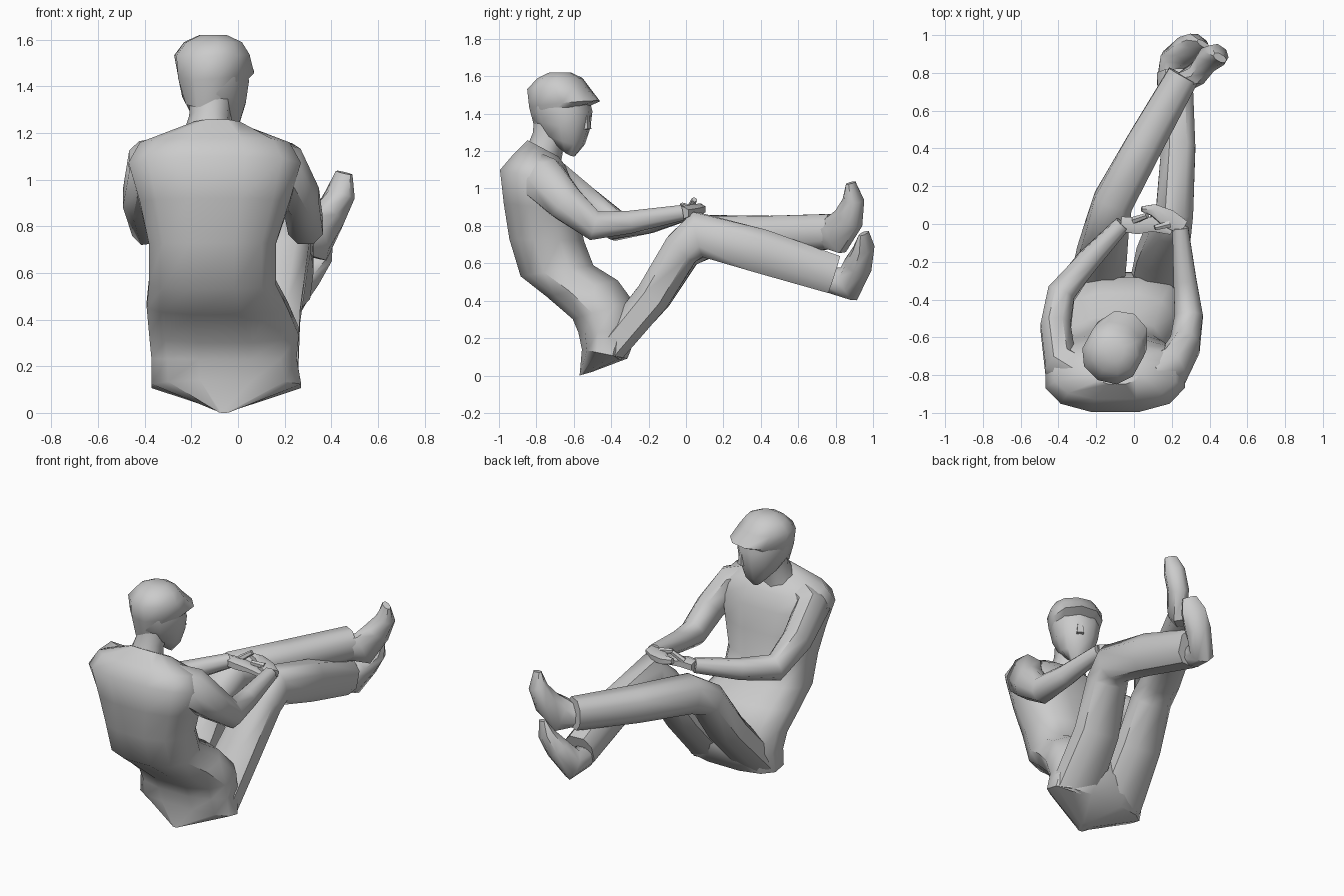
import bpy, bmesh, math
from mathutils import Vector, Matrix


def skin(name, rings, angle=50):
    """Loft equal-length rings into a capped, smooth surface."""
    bm = bmesh.new()
    rows = [[bm.verts.new(p) for p in r] for r in rings]
    n = len(rows[0])
    for a, b in zip(rows, rows[1:]):
        for i in range(n):
            bm.faces.new((a[i], a[(i + 1) % n], b[(i + 1) % n], b[i]))
    bm.faces.new(rows[0][::-1])
    bm.faces.new(rows[-1])
    bmesh.ops.recalc_face_normals(bm, faces=bm.faces)
    me = bpy.data.meshes.new(name)
    bm.to_mesh(me)
    bm.free()
    ob = bpy.data.objects.new(name, me)
    bpy.context.collection.objects.link(ob)
    me.shade_smooth()
    me.set_sharp_from_angle(angle=math.radians(angle))
    return ob


def oval(c, u, v, n, p):
    """Superellipse ring around c with half axes u and v."""
    out = []
    for i in range(n):
        t = 2 * math.pi * (i + 0.5) / n
        k, s = math.cos(t), math.sin(t)
        out.append(c + u * math.copysign(abs(k) ** p, k) + v * math.copysign(abs(s) ** p, s))
    return out


def stack(name, rows, n=12, p=0.8, yaw=0, pivot=(0, 0, 0)):
    """Rows: centre x, half width, back y/z, front y/z."""
    m = Matrix.Translation(pivot) @ Matrix.Rotation(yaw, 4, 'Z') @ Matrix.Translation(-Vector(pivot))
    rings = []
    for cx, w, yb, zb, yf, zf in rows:
        b, f = Vector((cx, yb, zb)), Vector((cx, yf, zf))
        rings.append([m @ q for q in oval((b + f) / 2, Vector((w, 0, 0)), (f - b) / 2, n, p)])
    return skin(name, rings)


def limb(name, pts, ref=(1, 0, 0), n=8, p=0.9):
    """Points: x, y, z, half width along ref, half depth."""
    ps = [Vector(q[:3]) for q in pts]
    rings = []
    for i, q in enumerate(pts):
        d = Vector()
        if i:
            d += (ps[i] - ps[i - 1]).normalized()
        if i < len(ps) - 1:
            d += (ps[i + 1] - ps[i]).normalized()
        d.normalize()
        u = Vector(ref)
        u = (u - d * u.dot(d)).normalized()
        rings.append(oval(ps[i], u * q[3], d.cross(u) * q[4], n, p))
    return skin(name, rings)


# Hunched torso down to the pointed seat
stack("torso", [
    (-0.06, 0.03, -0.57, 0.00, -0.50, 0.02),
    (-0.05, 0.33, -0.56, 0.14, -0.31, 0.09),
    (-0.06, 0.32, -0.58, 0.23, -0.25, 0.24),
    (-0.06, 0.33, -0.61, 0.30, -0.28, 0.40),
    (-0.09, 0.31, -0.75, 0.42, -0.36, 0.51),
    (-0.11, 0.28, -0.89, 0.53, -0.49, 0.59),
    (-0.11, 0.28, -0.95, 0.73, -0.54, 0.72),
    (-0.10, 0.33, -0.98, 0.92, -0.57, 0.88),
    (-0.10, 0.38, -1.00, 1.10, -0.60, 1.02),
    (-0.10, 0.33, -0.93, 1.18, -0.64, 1.12),
    (-0.09, 0.13, -0.85, 1.26, -0.68, 1.17)])

# Neck, face and hair, turned to one side
yaw, pivot = -0.5, (-0.1, -0.66, 1.4)
stack("neck", [(-0.10, 0.12, -0.86, 1.20, -0.68, 1.10),
               (-0.10, 0.09, -0.82, 1.30, -0.66, 1.21),
               (-0.10, 0.09, -0.81, 1.42, -0.62, 1.30)], 8, 0.9, yaw * 0.5, pivot)
stack("face", [(-0.10, 0.045, -0.68, 1.23, -0.59, 1.17),
               (-0.10, 0.10, -0.76, 1.30, -0.54, 1.23),
               (-0.10, 0.13, -0.82, 1.37, -0.51, 1.32),
               (-0.10, 0.145, -0.84, 1.45, -0.50, 1.41),
               (-0.10, 0.14, -0.83, 1.53, -0.53, 1.50)], 10, 0.85, yaw, pivot)
stack("hair", [(-0.10, 0.11, -0.82, 1.31, -0.51, 1.45),
               (-0.10, 0.155, -0.845, 1.43, -0.45, 1.47),
               (-0.10, 0.16, -0.85, 1.53, -0.52, 1.54),
               (-0.10, 0.125, -0.79, 1.59, -0.56, 1.59),
               (-0.10, 0.06, -0.73, 1.62, -0.62, 1.62)], 10, 0.9, yaw, pivot)
stack("nose", [(-0.10, 0.03, -0.56, 1.31, -0.485, 1.32),
               (-0.10, 0.015, -0.56, 1.42, -0.50, 1.42)], 4, 1, yaw, pivot)

# Sleeved arms
limb("right_arm", [(0.10, -0.80, 1.08, 0.10, 0.11), (0.20, -0.765, 1.05, 0.10, 0.13),
                   (0.27, -0.64, 0.92, 0.085, 0.105), (0.29, -0.49, 0.80, 0.08, 0.085),
                   (0.27, -0.30, 0.82, 0.065, 0.065), (0.245, -0.02, 0.87, 0.045, 0.045)])
limb("left_arm", [(-0.27, -0.80, 1.08, 0.10, 0.11), (-0.39, -0.745, 1.05, 0.10, 0.13),
                  (-0.415, -0.55, 0.92, 0.085, 0.105), (-0.385, -0.37, 0.80, 0.08, 0.085),
                  (-0.25, -0.20, 0.82, 0.065, 0.065), (-0.06, 0.0, 0.87, 0.045, 0.045)])

# Clasped hands: palm, thumb and fingers
Y = (0, 1, 0)
limb("right_hand", [(0.26, -0.02, 0.87, 0.045, 0.035), (0.18, 0.03, 0.88, 0.055, 0.035),
                    (0.10, 0.075, 0.89, 0.035, 0.03), (0.04, 0.08, 0.90, 0.015, 0.02)], Y, 6)
limb("left_hand", [(-0.07, 0.0, 0.87, 0.045, 0.035), (0.02, -0.01, 0.87, 0.05, 0.035),
                   (0.10, 0.0, 0.86, 0.045, 0.025), (0.20, -0.04, 0.86, 0.02, 0.018)], Y, 6)
limb("right_thumb", [(0.19, 0.0, 0.90, 0.02, 0.02), (0.11, -0.02, 0.91, 0.015, 0.015)], Y, 6)
limb("left_thumb", [(0.0, 0.02, 0.89, 0.02, 0.02), (0.07, 0.045, 0.94, 0.015, 0.015)], Y, 6)

# Trouser legs, left shin crossed over the right
limb("right_leg", [(0.11, -0.41, 0.14, 0.155, 0.09), (0.14, -0.175, 0.425, 0.135, 0.10),
                   (0.19, -0.02, 0.68, 0.12, 0.105), (0.215, 0.07, 0.755, 0.105, 0.13),
                   (0.235, 0.40, 0.665, 0.095, 0.125), (0.215, 0.79, 0.54, 0.10, 0.11)], p=0.75)
limb("left_leg", [(-0.21, -0.41, 0.15, 0.155, 0.09), (-0.17, -0.165, 0.43, 0.14, 0.10),
                  (-0.14, -0.01, 0.67, 0.12, 0.105), (-0.11, 0.12, 0.745, 0.11, 0.12),
                  (0.06, 0.43, 0.75, 0.105, 0.11), (0.26, 0.785, 0.77, 0.09, 0.10)], p=0.8)

# Feet with raised toes
S = (0.85, -0.5, 0)
limb("right_foot", [(0.19, 0.77, 0.51, 0.07, 0.07), (0.21, 0.87, 0.49, 0.075, 0.10),
                    (0.28, 0.92, 0.59, 0.08, 0.075), (0.34, 0.95, 0.68, 0.075, 0.05),
                    (0.37, 0.95, 0.76, 0.045, 0.015)], S)
limb("left_foot", [(0.26, 0.75, 0.75, 0.06, 0.07), (0.34, 0.80, 0.75, 0.06, 0.11),
                   (0.39, 0.87, 0.84, 0.065, 0.085), (0.44, 0.895, 0.94, 0.065, 0.055),
                   (0.455, 0.88, 1.03, 0.04, 0.02)], S)
